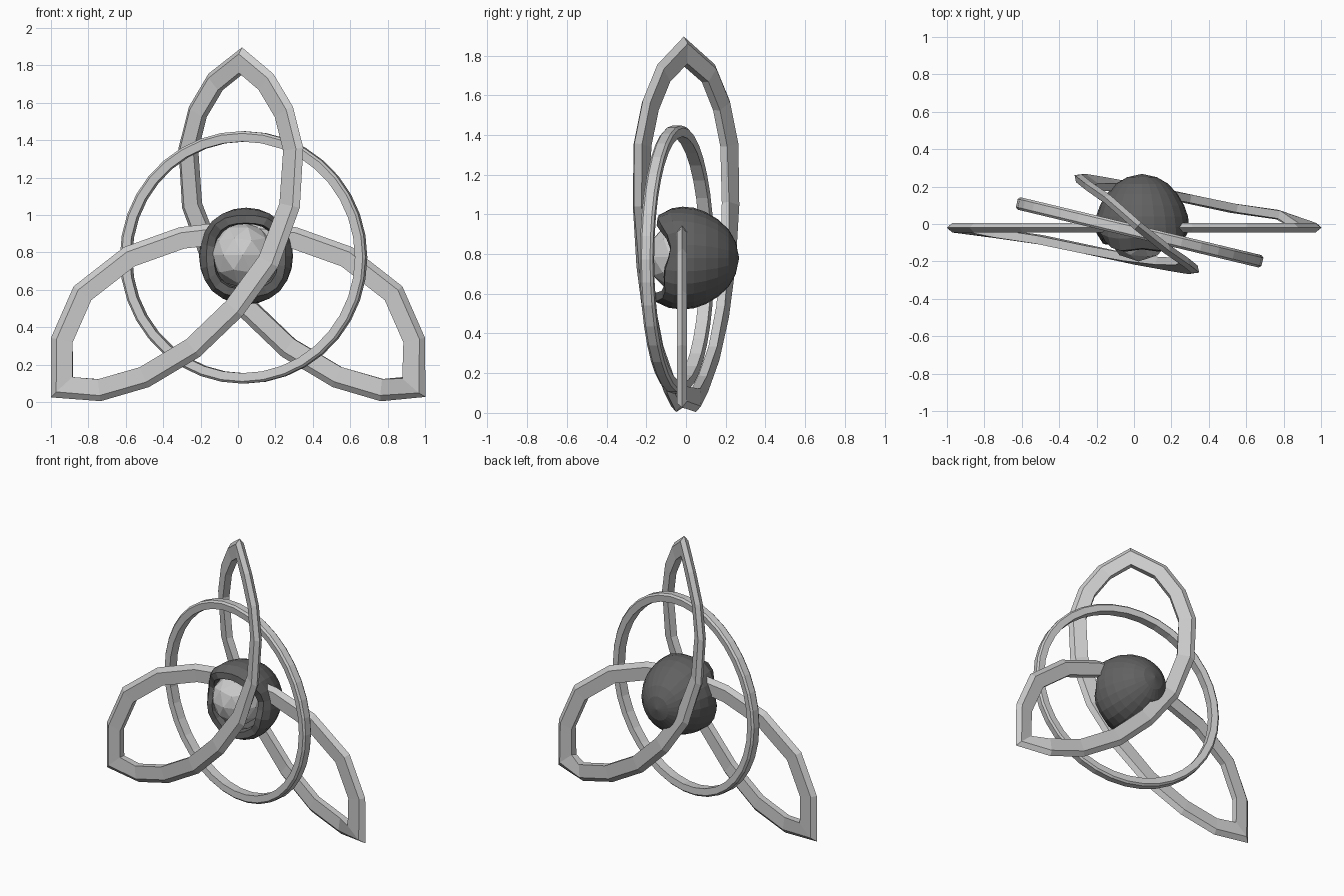
import bpy, bmesh, math
from mathutils import Vector

if "Cube" in bpy.data.objects:
    bpy.data.objects.remove(bpy.data.objects["Cube"])


def material(name, v):
    m = bpy.data.materials.new(name)
    m.diffuse_color = (v, v, v, 1)
    m.use_nodes = True
    m.node_tree.nodes["Principled BSDF"].inputs["Base Color"].default_value = m.diffuse_color
    return m


light_grey = material("light grey", 0.6)
dark_grey = material("dark grey", 0.12)


def make(name, bm, mat):
    bmesh.ops.recalc_face_normals(bm, faces=bm.faces[:])
    me = bpy.data.meshes.new(name)
    bm.to_mesh(me)
    bm.free()
    me.materials.append(mat)
    ob = bpy.data.objects.new(name, me)
    bpy.context.collection.objects.link(ob)
    return ob


def sweep(name, path, normals, profile, mat):
    """Closed mitred sweep of a (width, thickness) profile."""
    bm = bmesh.new()
    n = len(path)
    rings = []
    for i, p in enumerate(path):
        t0 = (p - path[i - 1]).normalized()
        t1 = (path[(i + 1) % n] - p).normalized()
        t = (t0 + t1).normalized()
        nor = normals[i]
        nor = (nor - t * nor.dot(t)).normalized()
        w = nor.cross(t).normalized() / max(0.5, t.dot(t1))
        rings.append([bm.verts.new(p + w * a + nor * b) for a, b in profile])
    k = len(profile)
    for i in range(n):
        r, s = rings[i], rings[(i + 1) % n]
        for j in range(k):
            bm.faces.new((r[j], r[(j + 1) % k], s[(j + 1) % k], s[j]))
    return make(name, bm, mat)


# Three-lobed interlaced knot: front strand, level strand, rear strand
front = [(0.02, -0.01, 1.825), (0.155, -0.12, 1.71), (0.25, -0.185, 1.55),
         (0.3, -0.225, 1.35), (0.28, -0.23, 1.05), (0.165, -0.215, 0.75),
         (-0.02, -0.185, 0.5), (-0.24, -0.14, 0.29), (-0.5, -0.085, 0.135),
         (-0.74, -0.05, 0.065), (-0.94, -0.02, 0.08)]
half = [(-0.94, 0.33), (-0.83, 0.58), (-0.58, 0.775), (-0.3, 0.875)]
level = ([(x, -0.02, z) for x, z in half] + [(0, -0.02, 0.91)]
         + [(-x, -0.02, z) for x, z in reversed(half)] + [(0.94, -0.02, 0.08)])
rear = [(0.03 - x, -y, z) for x, y, z in reversed(front[1:-1])]

path, normals = [], []
for strand, tilt in ((front, 0.62), (level, 0.0), (rear, 0.66)):
    for p in strand:
        a = tilt * min(1, max(0, (p[2] - 0.05) / 1.1))
        path.append(Vector(p))
        normals.append(Vector((math.sin(a), math.cos(a), 0)))
# ridge on the outer edge (negative width), flat inner edge
band = [(-0.06, 0), (-0.03, 0.026), (0.056, 0.022), (0.056, -0.022), (-0.03, -0.026)]
sweep("knot_band", path, normals, band, light_grey)

# Ring threaded through the knot, turned about the vertical axis
N = 36
yaw = math.radians(-13.5)
axis = Vector((-math.sin(yaw), math.cos(yaw), 0))
side = Vector((math.cos(yaw), math.sin(yaw), 0))
centre = Vector((0.03, -0.045, 0.773))
circle = [centre + (side * math.cos(2 * math.pi * i / N)
                    + Vector((0, 0, 1)) * math.sin(2 * math.pi * i / N)) * 0.645
          for i in range(N)]
sweep("ring", circle, [axis] * N,
      [(0.03, 0.022), (0.018, 0.034), (-0.026, 0.03),
       (-0.026, -0.03), (0.018, -0.034), (0.03, -0.022)], light_grey)

# Dark cupped shell, tapering to the back, open at the front with an uneven lip
bm = bmesh.new()
prof = [(0.08, 0.25), (0.14, 0.215), (0.19, 0.16), (0.225, 0.1), (0.246, 0.04),
        (0.253, -0.02), (0.25, -0.08), (0.222, -0.145), (0.18, -0.15),
        (0.172, -0.1), (0.19, -0.02), (0.15, 0.1)]
S = 24
rings = []
for r, y in prof:
    ring = []
    for i in range(S):
        a = 2 * math.pi * i / S
        lip = max(0.0, -y) / 0.15
        dy = lip * (0.06 * math.cos(a) ** 2 + 0.015 * math.sin(5 * a))
        rr = r * (1 + lip * 0.05 * math.cos(4 * a + math.pi))
        ring.append(bm.verts.new((0.043 + rr * math.cos(a), y + dy,
                                  0.78 + rr * 1.03 * math.sin(a))))
    rings.append(ring)
for r, s in zip(rings, rings[1:]):
    for i in range(S):
        j = (i + 1) % S
        bm.faces.new((r[i], r[j], s[j], s[i]))
for ring, y in ((rings[0], 0.268), (rings[-1], 0.12)):
    pole = bm.verts.new((0.043, y, 0.78))
    for i in range(S):
        bm.faces.new((ring[i], ring[(i + 1) % S], pole))
make("shell", bm, dark_grey)

# Faceted ball held in the shell
bm = bmesh.new()
bmesh.ops.create_icosphere(bm, subdivisions=2, radius=0.175)
bmesh.ops.translate(bm, verts=bm.verts[:], vec=(0.025, -0.025, 0.785))
make("inner_ball", bm, light_grey)
